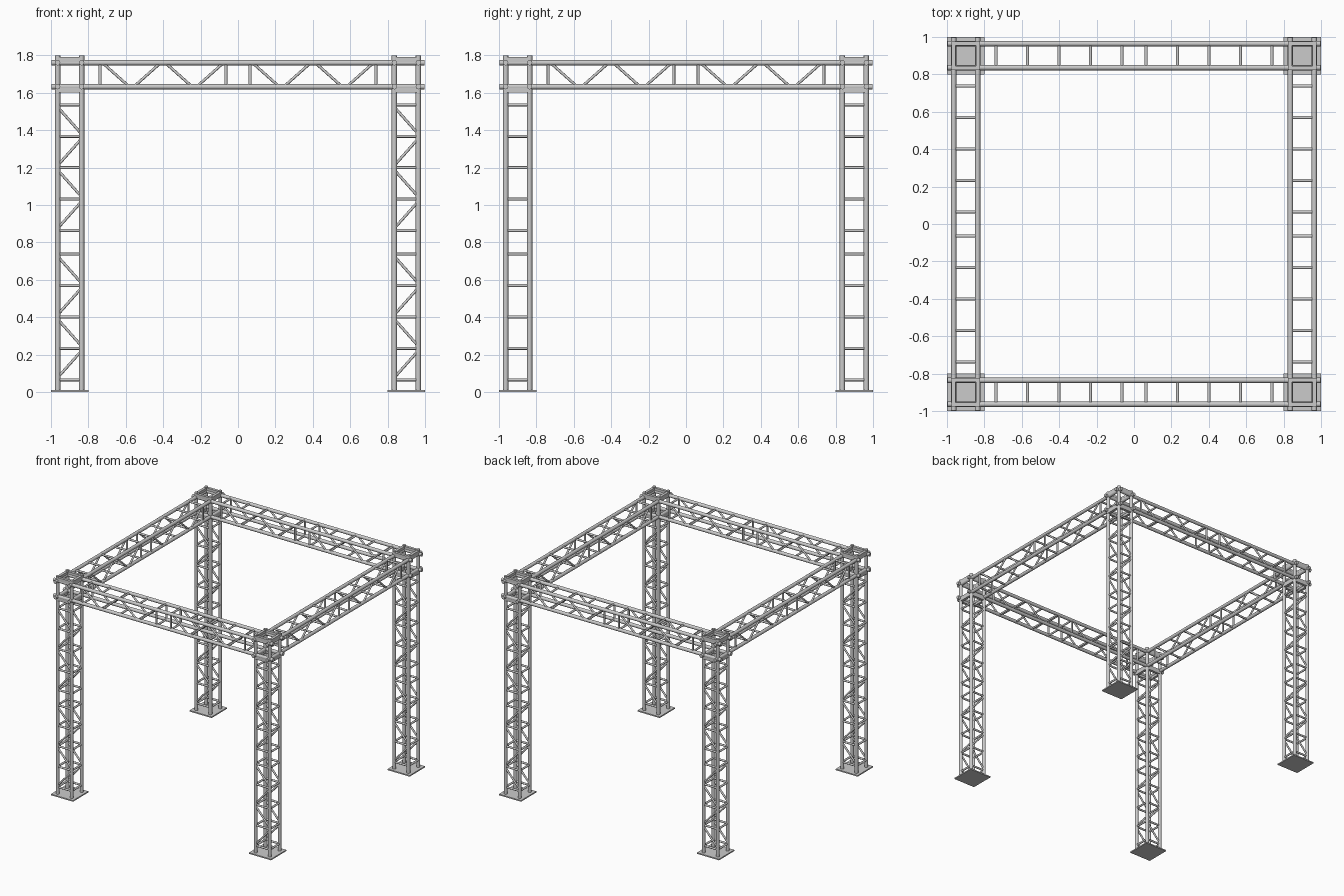
import bpy, bmesh
from mathutils import Vector, Matrix

if "Cube" in bpy.data.objects:
    bpy.data.objects.remove(bpy.data.objects["Cube"])

C, H = 0.9, 0.064           # tower centre offset, half chord spacing
ZB = 1.696                  # beam centre height
NODES = [[s + 0.168 * k for k in range(5)] for s in (0.065, 0.863)]


def tube(bm, a, b, r, seg):
    a, b = Vector(a), Vector(b)
    d = b - a
    m = Matrix.Translation((a + b) / 2) @ d.to_track_quat('Z', 'Y').to_matrix().to_4x4()
    bmesh.ops.create_cone(bm, cap_ends=True, segments=seg, radius1=r, radius2=r,
                          depth=d.length, matrix=m)


def box(bm, c, s):
    bmesh.ops.create_cube(bm, size=1, matrix=Matrix.Translation(c) @ Matrix.Diagonal((*s, 1)))


def finish(bm, name):
    me = bpy.data.meshes.new(name)
    bm.to_mesh(me)
    bm.free()
    ob = bpy.data.objects.new(name, me)
    bpy.context.collection.objects.link(ob)
    bpy.context.view_layer.objects.active = ob
    ob.select_set(True)
    bpy.ops.object.shade_smooth_by_angle(angle=0.7)
    ob.select_set(False)


def truss(name, place, length, groups, all_rungs, flip, ladder_r=0.008):
    """Box truss; place(t, u, v) maps along / lacing / ladder axes to world."""
    bm = bmesh.new()
    for u in (-H, H):
        for v in (-H, H):
            tube(bm, place(length[0], u, v), place(length[1], u, v), 0.014, 16)
    for s in (-H, H):
        for nodes in groups:
            for i, t in enumerate(nodes):
                # ladder rungs
                tube(bm, place(t, s, -H), place(t, s, H), ladder_r, 10)
                # rungs on the laced faces
                if all_rungs or i in (0, 4):
                    tube(bm, place(t, -H, s), place(t, H, s), ladder_r, 10)
            # zigzag lacing
            for i in range(4):
                u = H * flip * (1 if i % 2 == 0 else -1)
                tube(bm, place(nodes[i] + 0.012, u, s),
                     place(nodes[i + 1] - 0.012, -u, s), 0.0075, 10)
    finish(bm, name)


beam_nodes = [[-0.737 + 0.168 * k for k in range(5)], [0.065 + 0.168 * k for k in range(5)]]

for sx, xn in ((-1, "left"), (1, "right")):
    for sy, yn in ((-1, "front"), (1, "back")):
        x, y = sx * C, sy * C
        # legs
        truss(f"{yn}_{xn}_leg", lambda t, u, v: (x + u, y + v, t),
              (0.005, 1.798), NODES, True, -1)
        # base plates
        bm = bmesh.new()
        box(bm, (x, y, 0.005), (0.2, 0.2, 0.01))
        finish(bm, f"{yn}_{xn}_base_plate")
        # corner collars: walls joining the leg chords above and below the beams
        bm = bmesh.new()
        for z in (ZB - 0.078, ZB + 0.078):
            for s in (-1, 1):
                box(bm, (x + s * 0.066, y, z), (0.022, 0.13, 0.034))
                box(bm, (x, y + s * 0.066, z), (0.13, 0.022, 0.034))
        finish(bm, f"{yn}_{xn}_corner_collar")

# top beams
for s, n in ((-1, "front"), (1, "back")):
    truss(f"{n}_beam", lambda t, u, v: (t, s * C + v, ZB + u), (-0.998, 0.998), beam_nodes, False, 1)
for s, n in ((-1, "left"), (1, "right")):
    truss(f"{n}_beam", lambda t, u, v: (s * C + v, t, ZB + u), (-0.998, 0.998), beam_nodes, False, 1)
